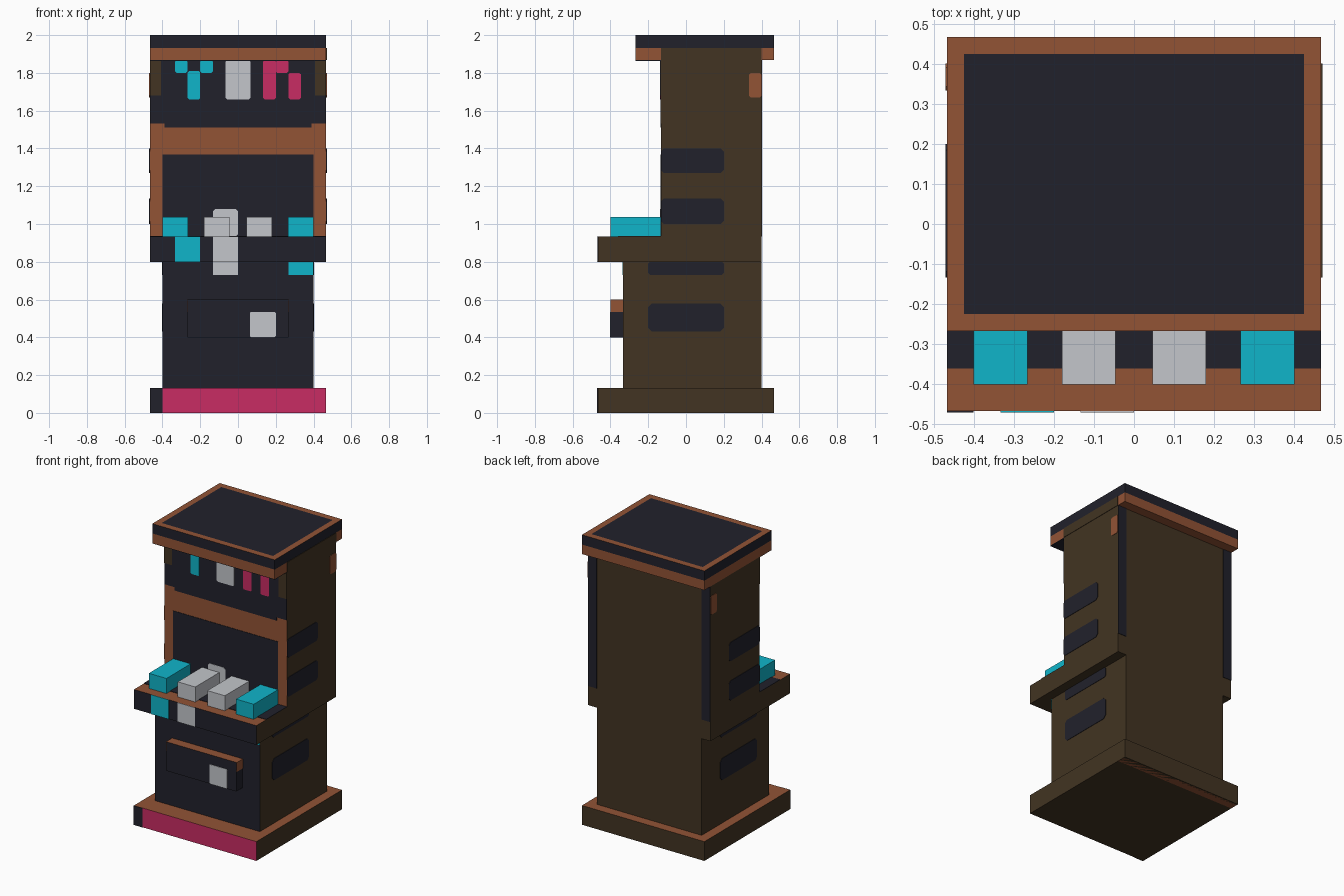
import bpy
import bmesh
from mathutils import Vector

cube = bpy.data.objects.get("Cube")
if cube:
    bpy.data.objects.remove(cube, do_unlink=True)


def material(name, hex_code):
    """Flat material from an sRGB hex colour."""
    rgb = [int(hex_code[i:i + 2], 16) / 255 for i in (0, 2, 4)]
    lin = [c / 12.92 if c < 0.04045 else ((c + 0.055) / 1.055) ** 2.4 for c in rgb]
    m = bpy.data.materials.new(name)
    m.use_nodes = True
    m.diffuse_color = (*lin, 1)
    bsdf = m.node_tree.nodes["Principled BSDF"]
    bsdf.inputs["Base Color"].default_value = (*lin, 1)
    bsdf.inputs["Roughness"].default_value = 0.9
    return m


DARK = material("charcoal", "21212b")
BROWN = material("copper brown", "925335")
OLIVE = material("dark olive", "423422")
CYAN = material("cyan", "10b5ca")
WHITE = material("light grey", "c3c6cb")
PINK = material("magenta", "c82c63")

SIDES = {
    "left": Vector((1, 0, 0)), "right": Vector((-1, 0, 0)),
    "front": Vector((0, -1, 0)), "back": Vector((0, 1, 0)),
    "top": Vector((0, 0, 1)), "bottom": Vector((0, 0, -1)),
}


def finish(name, bm, mats):
    mesh = bpy.data.meshes.new(name)
    bm.to_mesh(mesh)
    bm.free()
    for m in mats:
        mesh.materials.append(m)
    obj = bpy.data.objects.new(name, mesh)
    bpy.context.collection.objects.link(obj)
    return obj


def box(name, xs, ys, zs, base, inset=None, **faces):
    """Box with a base colour and other colours for named sides; inset = (width, colour) on top."""
    bm = bmesh.new()
    bmesh.ops.create_cube(bm, size=1)
    for v in bm.verts:
        v.co = [r[0] if c < 0 else r[1] for c, r in zip(v.co, (xs, ys, zs))]
    bm.normal_update()
    mats = [base]
    for side, mat in faces.items():
        mats.append(mat)
        for f in bm.faces:
            if f.normal.dot(SIDES[side]) > 0.9:
                f.material_index = len(mats) - 1
    if inset:
        top = [f for f in bm.faces if f.normal.z > 0.9]
        bmesh.ops.inset_region(bm, faces=top, thickness=inset[0])
        mats.append(inset[1])
        top[0].material_index = len(mats) - 1
    return finish(name, bm, mats)


def plate(name, side, at, us, vs, mat, cut=0.0):
    """Thin painted plate on a side; u is x (or y on the cabinet sides), v is z (or y on level faces)."""
    n = SIDES[side]
    (a, b), (c, d) = us, vs
    if cut:
        outline = [(a + cut, c), (b - cut, c), (b, c + cut), (b, d - cut),
                   (b - cut, d), (a + cut, d), (a, d - cut), (a, c + cut)]
    else:
        outline = [(a, c), (b, c), (b, d), (a, d)]
    if n.x:
        place = lambda u, v: Vector((at, u, v))
    elif n.y:
        place = lambda u, v: Vector((u, at, v))
    else:
        place = lambda u, v: Vector((u, v, at))
    bm = bmesh.new()
    face = bm.faces.new([bm.verts.new(place(u, v) - n * 0.001) for u, v in outline])
    new = bmesh.ops.extrude_face_region(bm, geom=[face])["geom"]
    for v in new:
        if isinstance(v, bmesh.types.BMVert):
            v.co += n * 0.004
    bmesh.ops.recalc_face_normals(bm, faces=bm.faces)
    return finish(name, bm, [mat])


W = 0.467   # half width of the wide parts
N = 0.4     # half width of the narrow parts
FACE = -0.133   # front of the upper cabinet
KNEE = -0.333   # front of the lower cabinet

# Main blocks
box("base", (-W, W), (-W, W), (0, 0.133), OLIVE, front=PINK, top=BROWN)
plate("base_front_corner", "front", -W, (-W, -N), (0, 0.133), DARK)
plate("base_underside_strip", "bottom", 0.003, (-W, W), (N, W), BROWN)
box("lower_cabinet", (-N, N), (KNEE, N), (0.133, 0.8), OLIVE, front=DARK)
box("control_shelf", (-W, W), (-W, N), (0.8, 0.933), OLIVE, front=DARK, top=BROWN)
plate("shelf_panel", "top", 0.933, (-W, W), (-0.36, FACE), DARK)
box("upper_cabinet", (-W, W), (FACE, N), (0.933, 1.867), OLIVE, front=BROWN)

# Roof
box("roof_trim", (-W, W), (-0.267, W), (1.867, 1.933), BROWN)
plate("roof_front_underside", "bottom", 1.867, (-W, W), (-0.267, FACE), DARK)
plate("roof_side_panel", "left", W, (FACE, N), (1.867, 1.933), OLIVE)
box("roof_cap", (-W, W), (-0.267, W), (1.933, 2), DARK, top=BROWN, inset=(0.06, DARK))

# Screen and marquee
plate("screen", "front", FACE, (-N, N), (0.933, 1.367), DARK)
plate("marquee", "front", FACE, (-W, W), (1.533, 1.867), DARK)
plate("marquee_lower_edge", "front", FACE, (-0.39, 0.39), (1.51, 1.533), DARK)
for s in (-1, 1):
    plate("marquee_corner", "front", FACE - 0.002, sorted((s * 0.407, s * W)), (1.68, 1.867), OLIVE)

# Marquee coloured blocks
MARKS = [
    (-0.333, -0.267, 1.8, 1.867, CYAN), (-0.2, -0.133, 1.8, 1.867, CYAN),
    (-0.267, -0.2, 1.66, 1.81, CYAN), (-0.067, 0.067, 1.66, 1.867, WHITE),
    (0.133, 0.2, 1.66, 1.867, PINK), (0.2, 0.267, 1.8, 1.867, PINK),
    (0.267, 0.333, 1.66, 1.8, PINK),
]
for x0, x1, z0, z1, mat in MARKS:
    plate("marquee_block", "front", FACE - 0.002, (x0, x1), (z0, z1), mat, 0.008)

# Painted patches down the front
plate("screen_patch", "front", FACE - 0.002, (-0.133, 0), (0.933, 1.08), WHITE, 0.012)
plate("shelf_white_patch", "front", -W, (-0.133, 0), (0.8, 0.933), WHITE)
plate("shelf_cyan_patch", "front", -W, (-0.333, -0.2), (0.8, 0.933), CYAN)
plate("knee_white_patch", "front", KNEE, (-0.133, 0), (0.73, 0.8), WHITE)
plate("knee_cyan_patch", "front", KNEE, (0.267, N), (0.73, 0.8), CYAN)

# Control buttons
for x, mat in ((-0.333, CYAN), (-0.113, WHITE), (0.113, WHITE), (0.333, CYAN)):
    box("control_button", (x - 0.067, x + 0.067), (-0.4, FACE), (0.933, 1.037), mat)

# Coin box
box("coin_box", (-0.267, 0.267), (-0.4, KNEE), (0.4, 0.6), DARK, top=BROWN)
plate("coin_slot", "front", -0.4, (0.063, 0.2), (0.4, 0.535), WHITE, 0.006)

# Side vents, badges and rear corner strips, repeated on both sides
for side, s in (("left", 1), ("right", -1)):
    for z0, z1 in ((1.27, 1.4), (1.0, 1.135)):
        plate("upper_vent", side, s * W, (FACE, 0.2), (z0, z1), DARK, 0.015)
    plate("lower_vent", side, s * N, (-0.2, 0.2), (0.43, 0.58), DARK, 0.02)
    plate("hidden_vent", side, s * N, (-0.2, 0.2), (0.73, 0.8), DARK, 0.01)
    plate("side_badge", side, s * W, (0.333, N), (1.67, 1.8), BROWN, 0.01)
    plate("coin_box_side_trim", side, s * 0.267, (-0.4, KNEE), (0.535, 0.6), BROWN)
    plate("rear_corner_strip", "back", N, sorted((s * N, s * W)), (0.933, 1.867), DARK)
